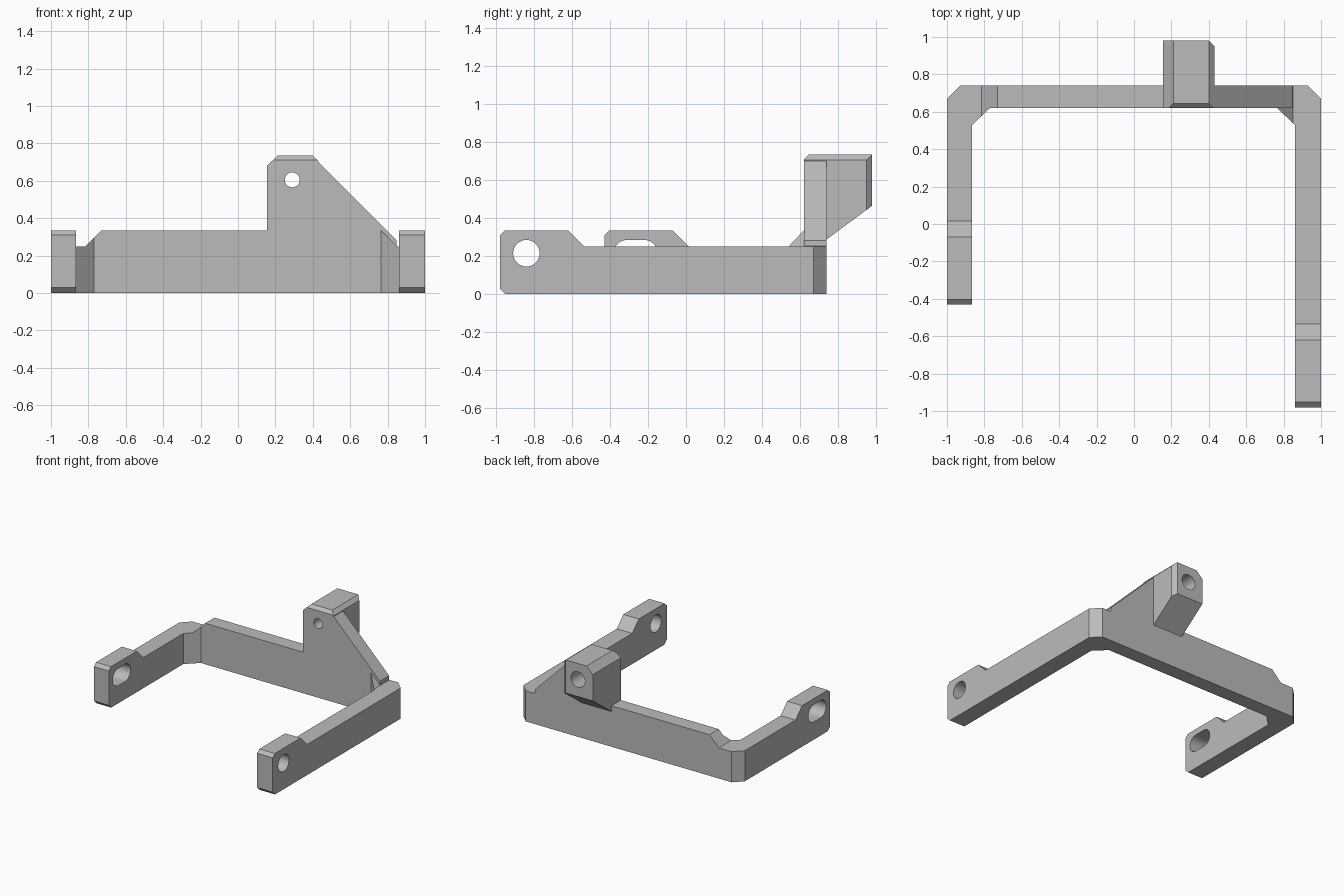
import bpy
import bmesh
from math import cos, sin, pi

if "Cube" in bpy.data.objects:
    bpy.data.objects.remove(bpy.data.objects["Cube"], do_unlink=True)

grey = bpy.data.materials.new("plain grey")
grey.use_nodes = True
grey.diffuse_color = (0.5, 0.5, 0.5, 1)
grey.node_tree.nodes["Principled BSDF"].inputs["Base Color"].default_value = (0.5, 0.5, 0.5, 1)


def prism(name, pts, axis, lo, hi):
    """Extrude a 2D outline along an axis; the outline uses the other two in x, y, z order."""
    def place(p, d):
        v = list(p)
        v.insert("xyz".index(axis), d)
        return v
    bm = bmesh.new()
    a = [bm.verts.new(place(p, lo)) for p in pts]
    b = [bm.verts.new(place(p, hi)) for p in pts]
    bm.faces.new(a)
    bm.faces.new(b[::-1])
    for i in range(len(pts)):
        j = (i + 1) % len(pts)
        bm.faces.new((a[i], a[j], b[j], b[i]))
    bmesh.ops.recalc_face_normals(bm, faces=bm.faces)
    mesh = bpy.data.meshes.new(name)
    bm.to_mesh(mesh)
    bm.free()
    mesh.materials.append(grey)
    obj = bpy.data.objects.new(name, mesh)
    bpy.context.collection.objects.link(obj)
    return obj


def combine(obj, other, operation):
    """Apply a boolean and discard the second solid."""
    mod = obj.modifiers.new("join", 'BOOLEAN')
    mod.operation = operation
    mod.solver = 'EXACT'
    mod.object = other
    bpy.context.view_layer.objects.active = obj
    bpy.ops.object.modifier_apply(modifier=mod.name)
    bpy.data.objects.remove(other, do_unlink=True)


def slot(u1, u2, v, r, n=32):
    """Round-ended outline; a circle when both centres agree."""
    pts = []
    for u, start in ((u2, -pi / 2), (u1, pi / 2)):
        last = n // 2 + (1 if u1 != u2 else 0)
        for i in range(last):
            t = start + 2 * pi * i / n
            pts.append((u + r * cos(t), v + r * sin(t)))
    return pts


# U-shaped outline with chamfered corners
outline = [(-1, -0.43), (-0.865, -0.43), (-0.865, 0.53), (-0.77, 0.62),
           (0.765, 0.62), (0.86, 0.53), (0.86, -0.98), (1, -0.98),
           (1, 0.67), (0.93, 0.74), (-0.93, 0.74), (-1, 0.67)]
frame = prism("bracket_frame", outline, "z", 0, 0.25)

# Raised rear rail, including the sloped inner corners
rail = prism("rear_rail", [(-0.895, 0.17), (-0.815, 0.25), (-0.73, 0.335), (0.765, 0.335),
                           (0.85, 0.25), (0.85, 0.17)], "y", 0.5, 0.8)
combine(rail, prism("outline_trim", outline, "z", -0.1, 1), 'INTERSECT')
combine(frame, rail, 'UNION')

# Sloping web beside the tower
web = prism("tower_web", [(0.2, 0.1), (0.2, 0.705), (0.425, 0.705), (0.847, 0.283),
                          (0.847, 0.1)], "y", 0.62, 0.74)
combine(frame, web, 'UNION')

# Tower and rear boss, with sloped underside and chamfered top
tower = prism("tower", [(0.155, 0.1), (0.155, 0.68), (0.212, 0.735), (0.4, 0.735),
                        (0.43, 0.705), (0.43, 0.1)], "y", 0.62, 0.98)
side = prism("tower_side", [(0.62, 0.15), (0.62, 0.71), (0.645, 0.735), (0.98, 0.735),
                            (0.98, 0.465), (0.74, 0.288), (0.74, 0.15)], "x", 0, 0.6)
combine(tower, side, 'INTERSECT')
combine(tower, prism("edge_cut", [(0.4, 0.98), (0.43, 0.95), (0.5, 0.95), (0.5, 1.1), (0.4, 1.1)],
                     "z", 0, 1), 'DIFFERENCE')
combine(frame, tower, 'UNION')

# Lugs at the arm ends: front position, arm faces, slot length
for label, y, x1, x2, length in (("right", -0.43, -1, -0.865, 0.09),
                                 ("left", -0.98, 0.86, 1, 0)):
    lug = prism(label + "_lug", [(y, 0.1), (y, 0.31), (y + 0.027, 0.335), (y + 0.36, 0.335),
                                 (y + 0.445, 0.25), (y + 0.445, 0.1)], "x", x1, x2)
    combine(frame, lug, 'UNION')
    combine(frame, prism("toe_cut", [(y - 0.1, 0.03), (y, 0.03), (y + 0.03, 0), (y + 0.03, -0.1),
                                     (y - 0.1, -0.1)], "x", x1 - 0.03, x2 + 0.03), 'DIFFERENCE')
    centre = y + (0.12 if length else 0.14)
    combine(frame, prism("lug_hole", slot(centre, centre + length, 0.215, 0.07),
                         "x", x1 - 0.03, x2 + 0.03), 'DIFFERENCE')

# Stepped bore through the tower
combine(frame, prism("small_bore", slot(0.29, 0.29, 0.605, 0.04), "y", 0.5, 1.1), 'DIFFERENCE')
combine(frame, prism("wide_bore", slot(0.29, 0.29, 0.605, 0.063), "y", 0.74, 1.1), 'DIFFERENCE')

# Crisp planes, smooth bores
bpy.ops.object.select_all(action='DESELECT')
frame.select_set(True)
bpy.context.view_layer.objects.active = frame
bpy.ops.object.shade_smooth_by_angle(angle=0.4)
